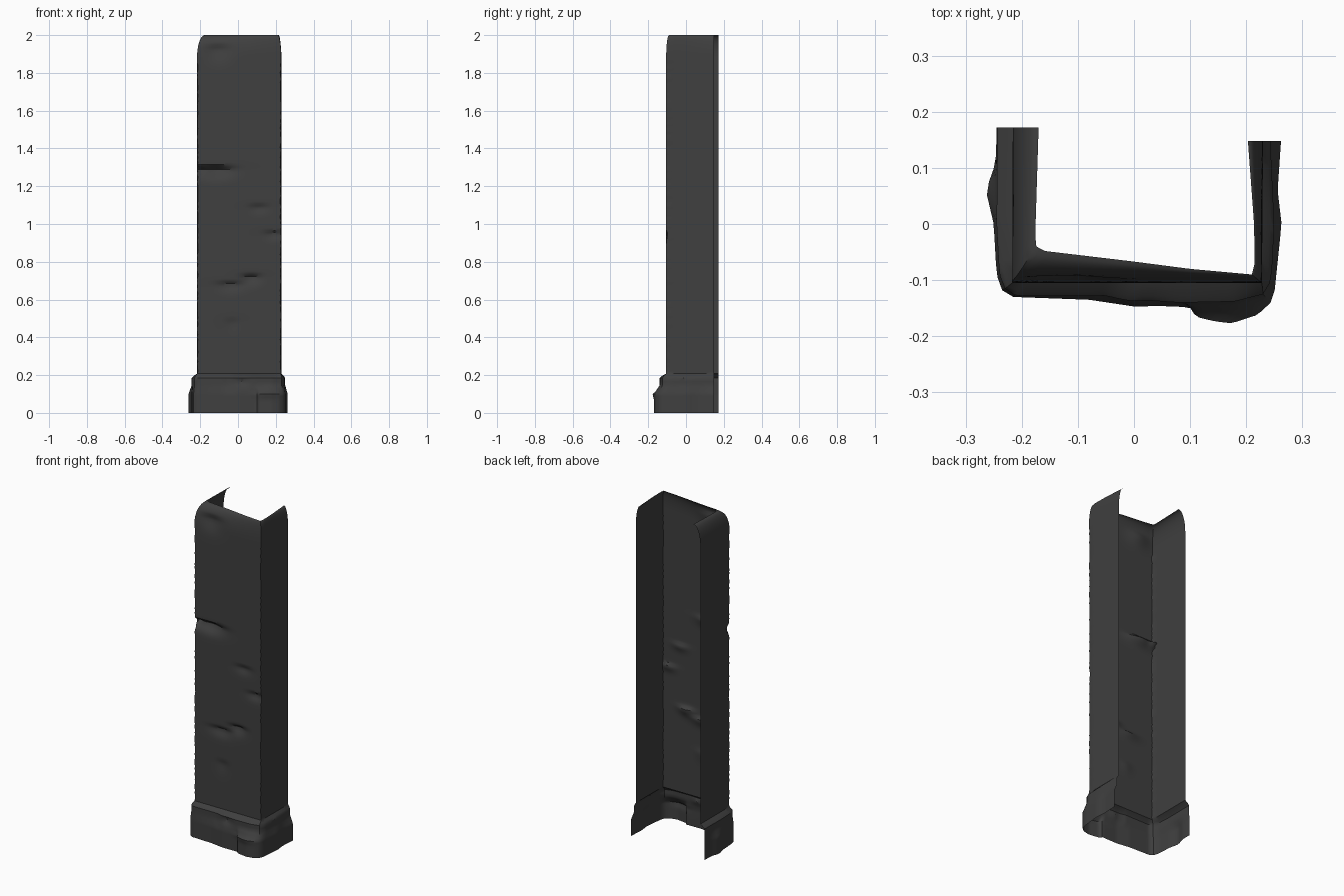
import bpy, bmesh, math, random
from mathutils import Vector

random.seed(4)
cube = bpy.data.objects.get("Cube")
if cube:
    bpy.data.objects.remove(cube)

# One dark stone colour
stone = bpy.data.materials.new("dark_grey_stone")
stone.use_nodes = True
colour = (0.05, 0.05, 0.05, 1)
stone.diffuse_color = colour
stone.node_tree.nodes["Principled BSDF"].inputs["Base Color"].default_value = colour

COLUMNS = (12, 44, 12)   # left wall, front, right wall


def resample(points, n):
    """Spread n + 1 points evenly along a polyline."""
    pts = [Vector(p) for p in points]
    lengths = [(b - a).length for a, b in zip(pts, pts[1:])]
    result = []
    for i in range(n + 1):
        d = sum(lengths) * i / n
        k = 0
        while k < len(lengths) - 1 and d > lengths[k]:
            d -= lengths[k]
            k += 1
        result.append(pts[k].lerp(pts[k + 1], min(1, d / lengths[k])))
    return result


def outline(left, front, right):
    """Open U-shaped plan: left wall, front and right wall."""
    a, b, c = (resample(p, n) for p, n in zip((left, front, right), COLUMNS))
    return a + b[1:] + c[1:]


def blend(a, b, t):
    return [p.lerp(q, t) for p, q in zip(a, b)]


# Plans of the flared foot, straight shaft and inward-worn top
foot = outline(
    [(-.245, .172), (-.246, .11), (-.264, .06), (-.25, 0), (-.245, -.09), (-.235, -.118)],
    [(-.235, -.118), (-.215, -.13), (-.08, -.135), (0, -.147), (.1, -.145),
     (.11, -.16), (.175, -.17), (.22, -.16), (.243, -.14)],
    [(.243, -.14), (.25, -.125), (.263, 0), (.256, .06), (.262, .148)])
foot_top = outline(
    [(-.243, .172), (-.245, 0), (-.24, -.09), (-.23, -.115)],
    [(-.23, -.115), (-.21, -.128), (-.05, -.128), (0, -.142), (.18, -.138), (.23, -.125)],
    [(.23, -.125), (.245, -.1), (.25, 0), (.243, .148)])
shaft = outline(
    [(-.216, .172), (-.217, -.105)],
    [(-.217, -.105), (.228, -.105)],
    [(.228, -.105), (.23, .148)])
top = outline(
    [(-.17, .172), (-.176, -.02), (-.174, -.04)],
    [(-.174, -.04), (-.16, -.048), (0, -.067), (.1, -.08), (.21, -.09)],
    [(.21, -.09), (.215, -.07), (.214, 0), (.203, .148)])

# Chips in the front: x, z, half width, height, depth
dents = [(-.12, 1.29, .09, .04, .034), (-.21, 1.29, .03, .025, .03),
         (-.11, 1.925, .07, .06, .018), (.11, 1.09, .05, .03, .012),
         (.19, .95, .05, .03, .014), (.07, .72, .05, .035, .02),
         (-.04, .68, .07, .035, .016), (-.03, .48, .04, .05, .006),
         (.15, .1, .06, .02, -.008), (.02, .175, .04, .03, .014)]


def dent_depth(x, z):
    total = 0
    for cx, cz, w, h, depth in dents:
        dz = z - cz
        tall = h / 3 if dz > 0 else h       # abrupt upper lip, soft lower side
        total += depth * math.exp(-((x - cx) / w) ** 2 - (dz / tall) ** 2)
    return total


# Stack the plans into rows of (height, plan)
rows = [(.01 * i, foot) for i in range(10)]
rows += [(.1 + .012 * i, blend(foot, foot_top, i / 4)) for i in range(5)]
rows += [(.165, foot_top), (.185, foot_top), (.195, blend(foot_top, shaft, .35)), (.208, shaft)]
rows += [(.208 + (1.88 - .208) * i / 130, shaft) for i in range(1, 131)]
rows += [(1.88 + .12 * math.sin(i / 10 * math.pi / 2),
          blend(shaft, top, 1 - math.cos(i / 10 * math.pi / 2))) for i in range(1, 11)]

# Hollow worn pillar shell, open at the back, top and bottom
bm = bmesh.new()
grid = []
left_corner, right_corner = COLUMNS[0], COLUMNS[0] + COLUMNS[1]
for z, plan in rows:
    line = []
    chips = {left_corner: random.uniform(0, .006), right_corner: random.uniform(-.005, 0)}
    for k, p in enumerate(plan):
        x, y = p
        if left_corner <= k <= right_corner:
            y += dent_depth(x, z)
        if .22 < z < 1.85:
            x += chips.get(k, 0)
        line.append(bm.verts.new((x, y, z)))
    grid.append(line)
for low, high in zip(grid, grid[1:]):
    for k in range(len(low) - 1):
        bm.faces.new((low[k], low[k + 1], high[k + 1], high[k]))
mesh = bpy.data.meshes.new("worn_pillar_shell")
bm.to_mesh(mesh)
bm.free()
mesh.materials.append(stone)
pillar = bpy.data.objects.new("worn_pillar_shell", mesh)
bpy.context.collection.objects.link(pillar)
bpy.context.view_layer.objects.active = pillar
pillar.select_set(True)
bpy.ops.object.shade_smooth_by_angle(angle=math.radians(35))
